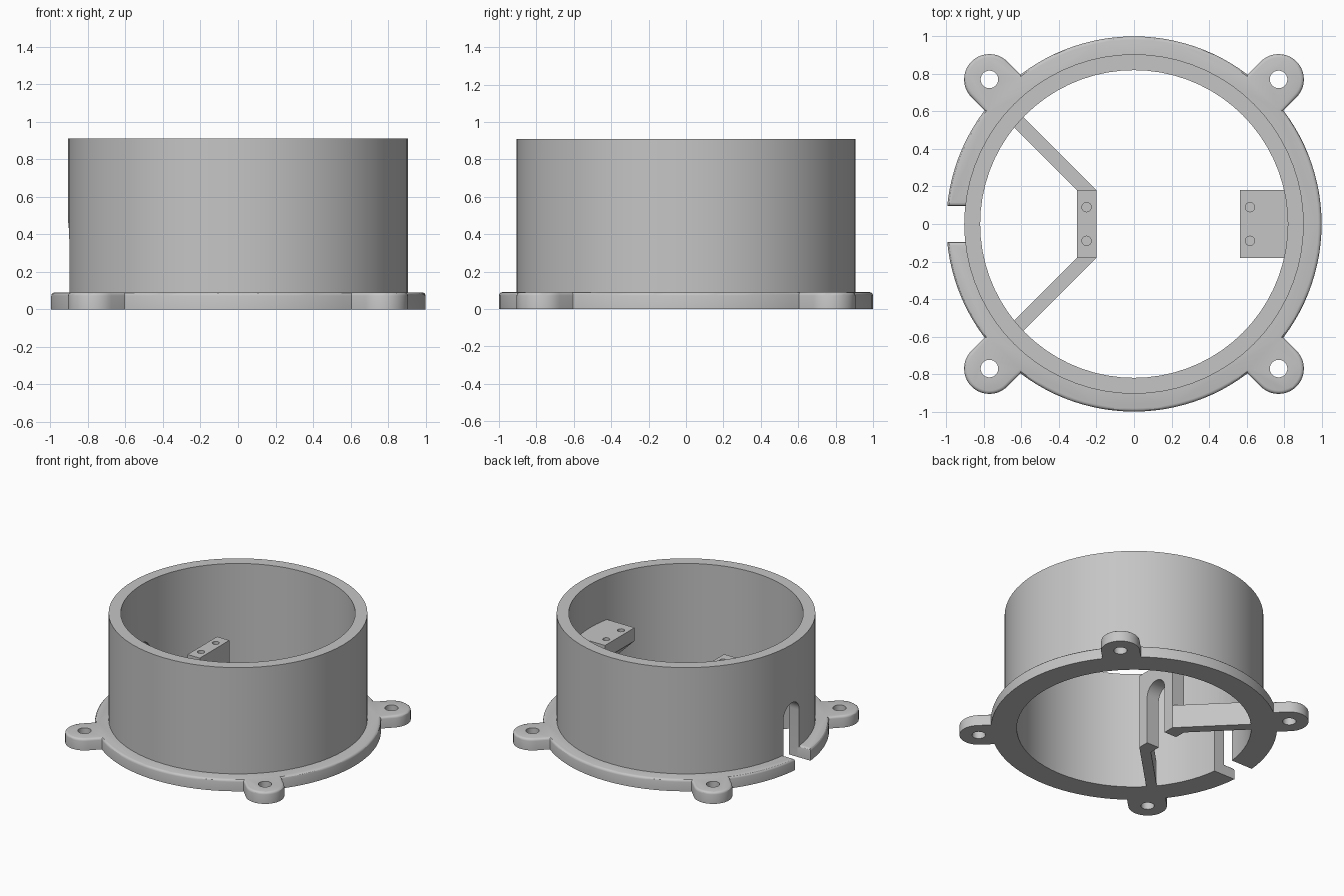
import bpy, bmesh
from math import sin, cos, asin, pi, radians
from mathutils import Vector

cube = bpy.data.objects.get("Cube")
if cube:
    bpy.data.objects.remove(cube, do_unlink=True)

grey = bpy.data.materials.new("plain grey")
grey.use_nodes = True
colour = (0.56, 0.56, 0.56, 1)
grey.diffuse_color = colour
grey.node_tree.nodes["Principled BSDF"].inputs["Base Color"].default_value = colour

WALL_IN, WALL_OUT, HEIGHT = 0.82, 0.905, 0.91
FLANGE, FLANGE_H = 1.0, 0.09
EAR_R, EAR_D = 0.135, 1.09
SLOT, SLOT_TOP = 0.095, 0.46
SHELF_Z = 0.577


def arc(cx, cy, r, a, b, n):
    return [(cx + r * cos(a + (b - a) * i / n), cy + r * sin(a + (b - a) * i / n))
            for i in range(n + 1)]


def prism(name, pts, lo, hi, axis="z", rim=None):
    """Extrude an outline along an axis; rim picks top edges to round."""
    place = {"z": lambda p, h: (p[0], p[1], h),
             "x": lambda p, h: (h, p[0], p[1]),
             "y": lambda p, h: (p[0], h, p[1])}[axis]
    bm = bmesh.new()
    base = bm.faces.new([bm.verts.new(place(p, lo)) for p in pts])
    new = bmesh.ops.extrude_face_region(bm, geom=[base], use_keep_orig=True)["geom"]
    step = Vector(place((0, 0), hi - lo))
    bmesh.ops.translate(bm, vec=step, verts=[v for v in new if isinstance(v, bmesh.types.BMVert)])
    bmesh.ops.recalc_face_normals(bm, faces=bm.faces)
    if rim:
        edges = [e for e in bm.edges if all(abs(v.co.z - hi) < 1e-5 for v in e.verts) and rim(e)]
        bmesh.ops.bevel(bm, geom=edges, offset=0.018, segments=3, profile=0.5, affect="EDGES")
    mesh = bpy.data.meshes.new(name)
    bm.to_mesh(mesh)
    bm.free()
    mesh.materials.append(grey)
    obj = bpy.data.objects.new(name, mesh)
    bpy.context.collection.objects.link(obj)
    return obj


def cut(obj, cutters):
    """Subtract the cutters, bake the result and drop the cutters."""
    for c in cutters:
        c.hide_render = True
        mod = obj.modifiers.new("cut", "BOOLEAN")
        mod.operation, mod.solver, mod.object = "DIFFERENCE", "EXACT", c
    graph = bpy.context.evaluated_depsgraph_get()
    mesh = bpy.data.meshes.new_from_object(obj.evaluated_get(graph))
    obj.modifiers.clear()
    obj.data = mesh
    for c in cutters:
        bpy.data.objects.remove(c, do_unlink=True)


def hole(x, y, r, lo, hi):
    return prism("hole_cutter", arc(x, y, r, 0, 2 * pi, 24)[:-1], lo, hi)


def slot_cutter():
    top = arc(0, SLOT_TOP - SLOT, SLOT, 0, pi, 20)
    return prism("slot_cutter", [(SLOT, -0.1)] + top + [(-SLOT, -0.1)], -1.1, -0.1, "x")


# Mounting flange: open ring with four rounded ears
inner = WALL_OUT - 0.015
gap_out, gap_in = asin(SLOT / FLANGE), asin(SLOT / inner)
spread = asin(EAR_R / FLANGE)
outline, start = [], -pi + gap_out
for deg in (-135, -45, 45, 135):
    a = radians(deg)
    outline += arc(0, 0, FLANGE, start, a - spread, 24)
    outline += arc(EAR_D * cos(a), EAR_D * sin(a), EAR_R, a - pi / 2, a + pi / 2, 20)
    start = a + spread
outline += arc(0, 0, FLANGE, start, pi - gap_out, 24)
outline += arc(0, 0, inner, pi - gap_in, -pi + gap_in, 96)
flange = prism("mounting_flange", outline, 0, FLANGE_H,
               rim=lambda e: max(v.co.xy.length for v in e.verts) > 0.95)
ear = EAR_D * cos(pi / 4)
cut(flange, [hole(sx * ear, sy * ear, 0.047, -0.1, 0.2) for sx in (-1, 1) for sy in (-1, 1)])

# Round wall with an arched cable slot
wall = prism("round_wall", arc(0, 0, WALL_OUT, 0, 2 * pi, 72)[:-1], 0, HEIGHT)
bore = prism("bore_cutter", arc(0, 0, WALL_IN, 0, 2 * pi, 72)[:-1], -0.1, 1.1)
cut(wall, [bore, slot_cutter()])

# Upright bracket with the same arch and two screw holes
bracket = prism("upright_bracket", [(-0.305, -0.18), (-0.2, -0.18), (-0.2, 0.18), (-0.305, 0.18)],
                0, SHELF_Z)
cut(bracket, [slot_cutter()] + [hole(-0.253, s * 0.09, 0.025, SHELF_Z - 0.12, 0.7) for s in (-1, 1)])

# Diagonal struts tying the bracket to the wall
struts = [prism(name, [(-0.2, s * 0.18), (-0.61, s * 0.59), (-0.66, s * 0.535), (-0.305, s * 0.18)],
                0, 0.18) for name, s in (("back_strut", 1), ("front_strut", -1))]

# Wall shelf with a sloped underside and two screw holes
shelf = prism("wall_shelf", [(0.565, SHELF_Z), (0.85, SHELF_Z), (0.85, 0.19), (0.565, 0.475)],
              -0.18, 0.18, "y")
cut(shelf, [hole(0.618, s * 0.09, 0.025, SHELF_Z - 0.12, 0.7) for s in (-1, 1)])

# Smooth the curved surfaces, keep the corners crisp
bpy.ops.object.select_all(action="DESELECT")
for obj in [flange, wall, bracket, shelf] + struts:
    obj.select_set(True)
    bpy.context.view_layer.objects.active = obj
bpy.ops.object.shade_smooth_by_angle(angle=radians(30))
